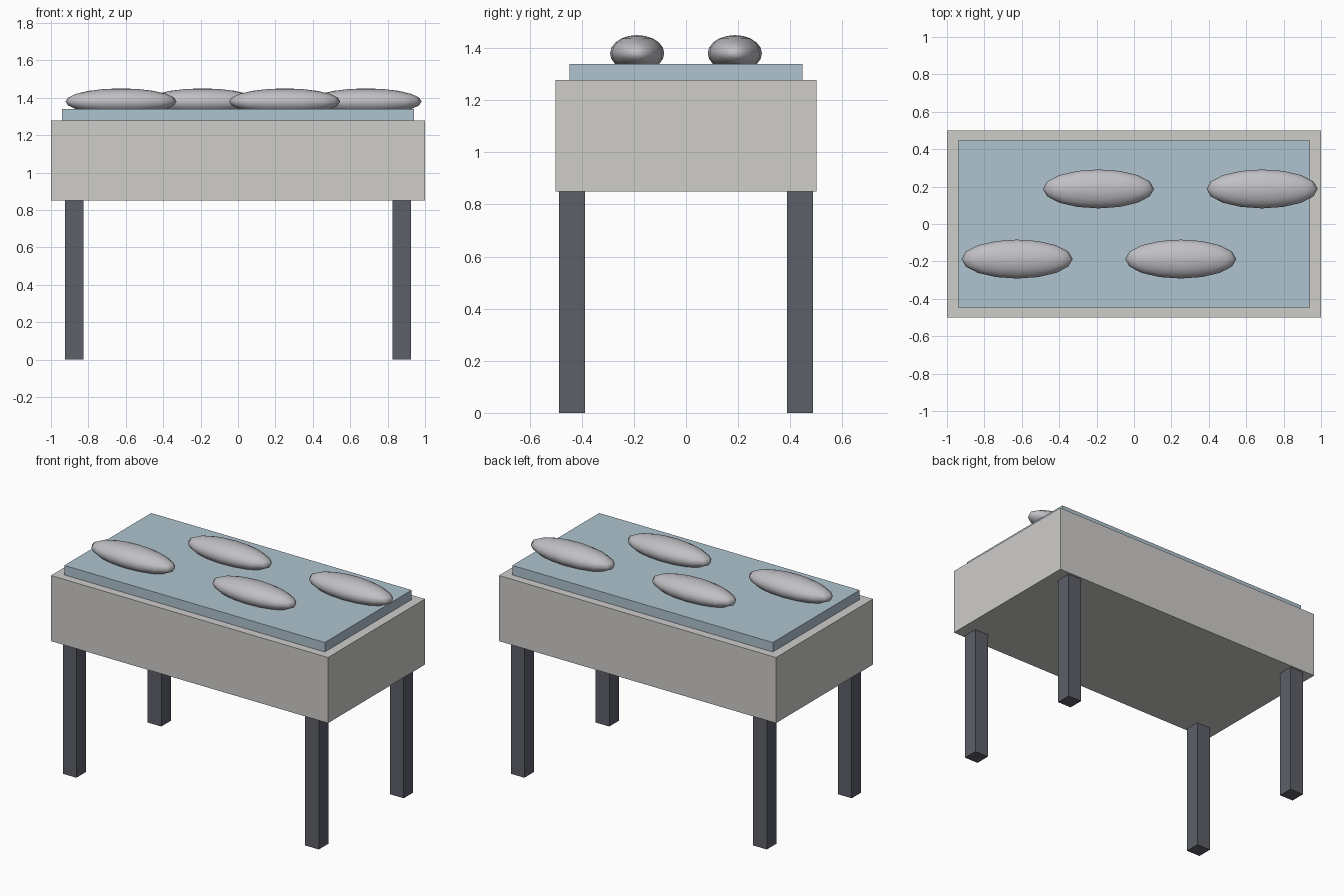
import bpy

if "Cube" in bpy.data.objects:
    bpy.data.objects.remove(bpy.data.objects["Cube"])


def material(name, rgb):
    m = bpy.data.materials.new(name)
    m.diffuse_color = (*rgb, 1)
    m.use_nodes = True
    m.node_tree.nodes["Principled BSDF"].inputs["Base Color"].default_value = m.diffuse_color
    return m


def box(name, x, y, z0, z1, sx, sy, mat):
    bpy.ops.mesh.primitive_cube_add(size=1, location=(x, y, (z0 + z1) / 2))
    ob = bpy.context.object
    ob.name = name
    ob.scale = (sx, sy, z1 - z0)
    bpy.ops.object.transform_apply(location=False, rotation=False, scale=True)
    ob.data.materials.append(mat)
    return ob


body_mat = material("pale_grey", (0.62, 0.61, 0.59))
ice_mat = material("ice_blue", (0.43, 0.55, 0.63))
leg_mat = material("dark_metal", (0.11, 0.115, 0.14))
fish_mat = material("silver", (0.53, 0.53, 0.56))

# Stall box and the ice bed on top
box("counter", 0, 0, 0.85, 1.278, 2.0, 1.0, body_mat)
box("ice_bed", 0, 0, 1.278, 1.34, 1.88, 0.895, ice_mat)

# Four square legs
for side, sx in (("left", -1), ("right", 1)):
    for end, sy in (("front", -1), ("back", 1)):
        box(f"{end}_{side}_leg", 0.875 * sx, 0.4375 * sy, 0, 0.85, 0.098, 0.098, leg_mat)

# Fish in two staggered rows, sunk slightly into the ice
for i, x in enumerate((-0.625, -0.19, 0.25, 0.685)):
    y = -0.1875 if i % 2 == 0 else 0.1875
    bpy.ops.mesh.primitive_uv_sphere_add(segments=16, ring_count=10, radius=1, location=(x, y, 1.38))
    fish = bpy.context.object
    fish.name = f"fish_{i + 1}"
    fish.scale = (0.297, 0.104, 0.07)
    bpy.ops.object.transform_apply(location=False, rotation=False, scale=True)
    fish.data.materials.append(fish_mat)
    bpy.ops.object.shade_smooth()
